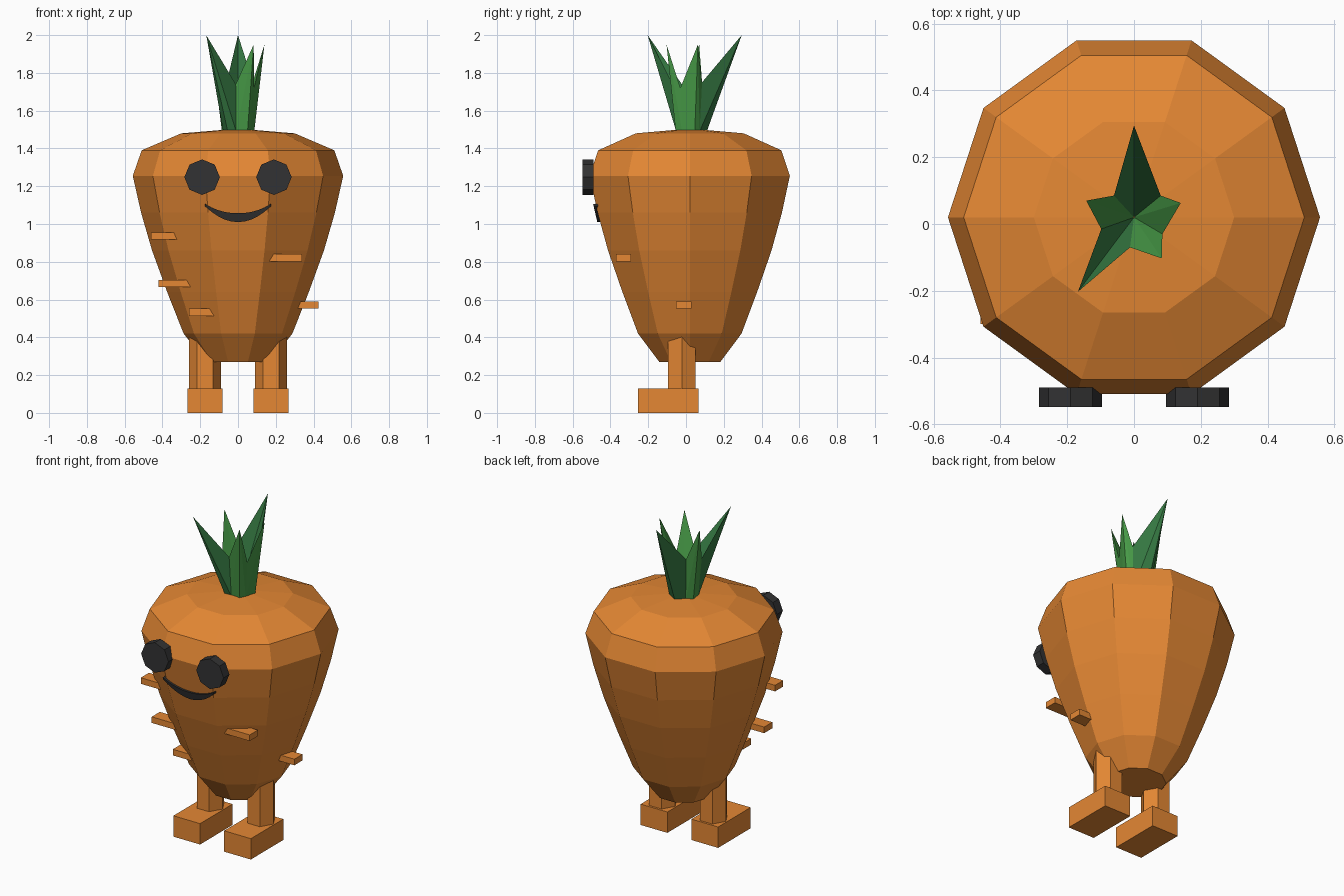
import bpy, bmesh, math
from mathutils import Vector

if "Cube" in bpy.data.objects:
    bpy.data.objects.remove(bpy.data.objects["Cube"])


def material(name, rgb):
    m = bpy.data.materials.new(name)
    m.diffuse_color = (*rgb, 1)
    m.use_nodes = True
    m.node_tree.nodes["Principled BSDF"].inputs["Base Color"].default_value = m.diffuse_color
    return m


ORANGE = material("carrot orange", (0.78, 0.245, 0.034))
DARK = material("charcoal", (0.032, 0.032, 0.033))
LEAF = material("leaf green", (0.062, 0.32, 0.062))
DEEP = material("deep leaf green", (0.036, 0.19, 0.055))


def build(name, verts, faces, mats, slots=None):
    bm = bmesh.new()
    vs = [bm.verts.new(v) for v in verts]
    for i, f in enumerate(faces):
        face = bm.faces.new([vs[k] for k in f])
        if slots:
            face.material_index = slots[i]
    bmesh.ops.recalc_face_normals(bm, faces=bm.faces)
    me = bpy.data.meshes.new(name)
    bm.to_mesh(me)
    bm.free()
    for m in mats:
        me.materials.append(m)
    ob = bpy.data.objects.new(name, me)
    bpy.context.collection.objects.link(ob)
    return ob


def box(name, lo, hi, mat):
    v = [(x, y, z) for x in (lo[0], hi[0]) for y in (lo[1], hi[1]) for z in (lo[2], hi[2])]
    f = [(0, 1, 3, 2), (4, 5, 7, 6), (0, 1, 5, 4), (2, 3, 7, 6), (0, 2, 6, 4), (1, 3, 7, 5)]
    return build(name, v, f, [mat])


def prism(name, sides, radius, a, b, mat):
    """Regular prism between points a and b, first corner on the x axis."""
    a, b = Vector(a), Vector(b)
    v = []
    for c in (a, b):
        for i in range(sides):
            t = 2 * math.pi * i / sides
            across = Vector((0, 1, 0)) if a.z != b.z else Vector((0, 0, 1))
            v.append(c + radius * (math.cos(t) * Vector((1, 0, 0)) + math.sin(t) * across))
    f = [tuple(range(sides)), tuple(range(sides, 2 * sides))]
    f += [(i, (i + 1) % sides, (i + 1) % sides + sides, i + sides) for i in range(sides)]
    return build(name, v, f, [mat])


# Body: ten-sided turned profile, closed by a low peak and a flat base
CY, N = 0.02, 10
profile = [(0.17, 0.27), (0.288, 0.42), (0.375, 0.64), (0.455, 0.86), (0.513, 1.06),
           (0.557, 1.255), (0.51, 1.39), (0.30, 1.48)]
verts = [(r * math.cos(math.tau * i / N), CY + r * math.sin(math.tau * i / N), z)
         for r, z in profile for i in range(N)]
faces = [tuple(range(N))]
for k in range(len(profile) - 1):
    for i in range(N):
        j = (i + 1) % N
        faces.append((k * N + i, k * N + j, k * N + N + j, k * N + N + i))
last = (len(profile) - 1) * N
verts.append((0, CY, 1.505))
faces += [(last + i, last + (i + 1) % N, len(verts) - 1) for i in range(N)]
build("body", verts, faces, [ORANGE])

# Legs, feet and eyes, one per side
for side, s in (("left", -1), ("right", 1)):
    x = 0.175 * s
    prism(side + "_leg", 6, 0.085, (x, -0.022, 0.12), (x, -0.022, 0.43), ORANGE)
    box(side + "_foot", (x - 0.092, -0.255, 0), (x + 0.092, 0.065, 0.13), ORANGE)
    prism(side + "_eye", 8, 0.094, (0.19 * s, -0.548, 1.248), (0.19 * s, -0.49, 1.248), DARK)

# Mouth: crescent that follows the slope of the front face
STEPS = 10
verts, faces = [], []
for i in range(STEPS + 1):
    t = -1 + 2 * i / STEPS
    low, high = 1.01 + 0.085 * t * t, 1.057 + 0.05 * abs(t) ** 2.2
    for z, d in ((low, -0.014), (high, -0.014), (high, 0.012), (low, 0.012)):
        verts.append((0.175 * t, -0.467 - 0.23 * (z - 1.06) + d, z))
for i in range(STEPS):
    a = 4 * i
    faces += [(a + k, a + (k + 1) % 4, a + 4 + (k + 1) % 4, a + 4 + k) for k in range(4)]
faces += [(0, 1, 2, 3), tuple(4 * STEPS + k for k in range(4))]
build("mouth", verts, faces, [DARK])

# Root ridges: small bars poking out of the body (outer x, inner x, front y, bottom z)
for i, (xo, xi, y, z) in enumerate([(-0.46, -0.28, -0.30, 0.918), (-0.42, -0.22, -0.25, 0.666),
                                    (-0.26, -0.10, -0.27, 0.514), (0.34, 0.14, -0.37, 0.802),
                                    (0.425, 0.28, -0.052, 0.552)]):
    box(f"ridge_{i + 1}", (min(xo, xi), y, z), (max(xo, xi), y + 0.08, z + 0.038), ORANGE)

# Leaf crown: five folded spikes around a low centre, joined at notches
tips = [(0, 0.295, 2.0), (-0.143, 0.07, 1.95), (-0.168, -0.203, 2.0),
        (0.083, -0.103, 1.95), (0.14, 0.063, 1.95)]
notches = [(-0.06, 0.085, 1.75), (-0.098, -0.015, 1.73), (-0.012, -0.07, 1.74),
           (0.085, -0.03, 1.72), (0.08, 0.085, 1.75)]
verts = [(0, CY, 1.5)]
for tip, notch in zip(tips, notches):
    d = Vector((tip[0], tip[1] - CY, 0)).normalized() * 0.09
    verts += [tip, notch, (d.x, CY + d.y, 1.49),
              (notch[0] * 0.8, CY + (notch[1] - CY) * 0.8, 1.49)]
faces, slots = [], []
for i in range(5):
    a, p = 1 + 4 * i, 1 + 4 * ((i - 1) % 5)
    tip, nxt, prev = a, a + 1, p + 1
    faces += [(0, tip, nxt), (0, prev, tip),
              (tip, a + 2, a + 3), (tip, a + 3, nxt),
              (tip, p + 3, a + 2), (tip, prev, p + 3)]
    slots += [1 if i in (0, 2) else 0] * 6
build("leaf_crown", verts, faces, [LEAF, DEEP], slots)
